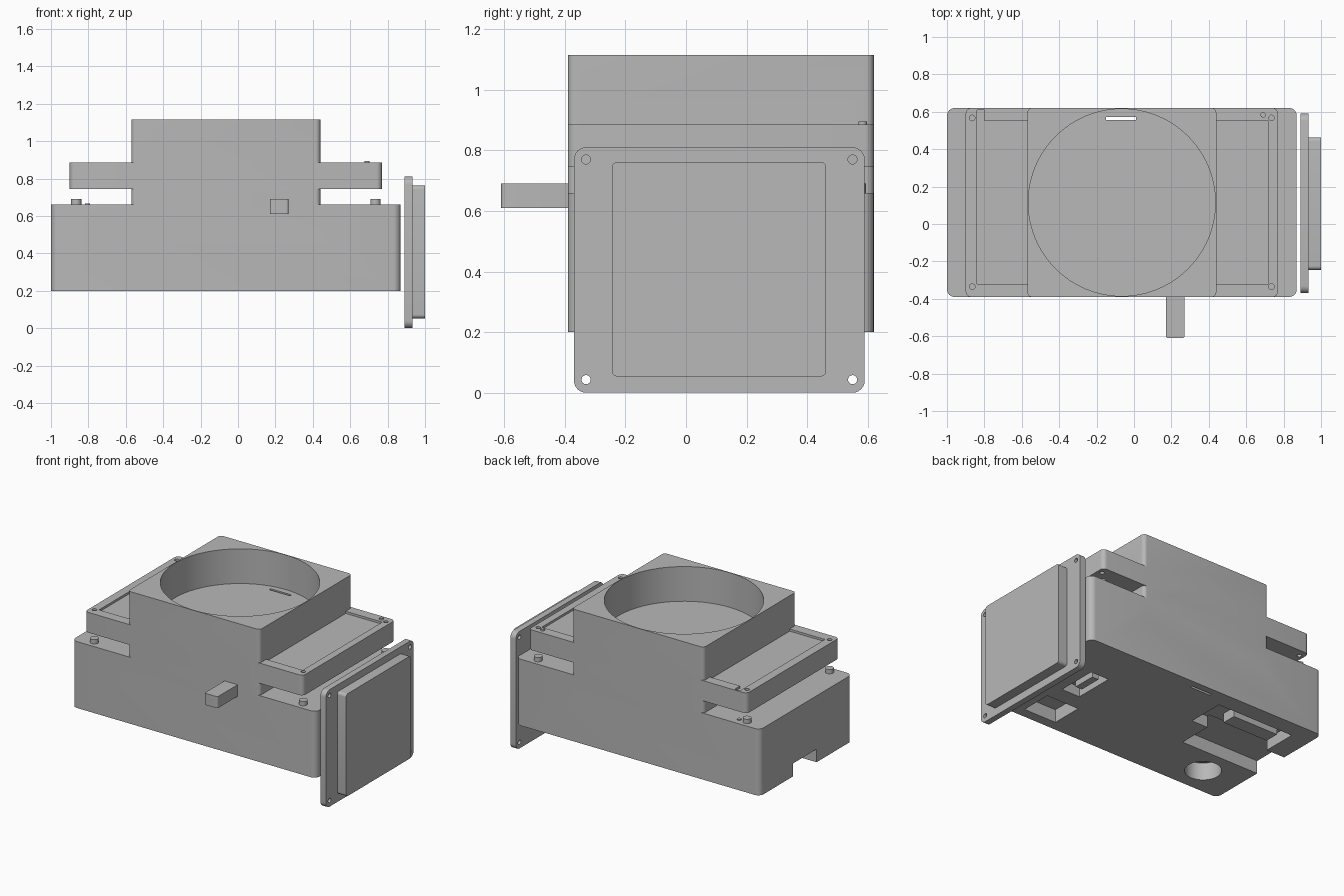
import bpy, bmesh, math
from mathutils import Matrix, Vector

if "Cube" in bpy.data.objects:
    bpy.data.objects.remove(bpy.data.objects["Cube"])

grey = bpy.data.materials.new("plain grey")
grey.use_nodes = True
COLOUR = (0.48, 0.48, 0.48, 1)
grey.diffuse_color = COLOUR
grey.node_tree.nodes["Principled BSDF"].inputs["Base Color"].default_value = COLOUR


def finish(name, bm):
    mesh = bpy.data.meshes.new(name)
    bm.to_mesh(mesh)
    bm.free()
    mesh.materials.append(grey)
    obj = bpy.data.objects.new(name, mesh)
    bpy.context.collection.objects.link(obj)
    return obj


def box(name, xs, ys, zs, radius=0, axis=2):
    """Box between limits, with the edges along one axis rounded."""
    bm = bmesh.new()
    bmesh.ops.create_cube(bm, size=1)
    for v in bm.verts:
        v.co = Vector([lim[0] if c < 0 else lim[1] for lim, c in zip((xs, ys, zs), v.co)])
    if radius:
        edges = [e for e in bm.edges
                 if abs((e.verts[0].co - e.verts[1].co).normalized()[axis]) > 0.9]
        bmesh.ops.bevel(bm, geom=edges, offset=radius, segments=6,
                        profile=0.5, affect='EDGES')
    return finish(name, bm)


def cylinder(name, centre, radius, depth, axis='Z', segments=24):
    bm = bmesh.new()
    turn = Matrix.Rotation(math.pi / 2, 4, 'Y') if axis == 'X' else Matrix()
    bmesh.ops.create_cone(bm, cap_ends=True, segments=segments, radius1=radius,
                          radius2=radius, depth=depth,
                          matrix=Matrix.Translation(centre) @ turn)
    return finish(name, bm)


def combine(target, tool, operation='DIFFERENCE'):
    mod = target.modifiers.new("combine", 'BOOLEAN')
    mod.operation = operation
    mod.solver = 'EXACT'
    mod.object = tool
    bpy.context.view_layer.objects.active = target
    bpy.ops.object.modifier_apply(modifier=mod.name)
    bpy.data.objects.remove(tool)


def smooth(obj):
    bpy.ops.object.select_all(action='DESELECT')
    obj.select_set(True)
    bpy.context.view_layer.objects.active = obj
    bpy.ops.object.shade_smooth_by_angle(angle=math.radians(30))


DEPTH = (-0.39, 0.62)
GAP_Z, WING_Z, TOP_Z = 0.66, 0.885, 1.115
screws = [(x, y) for x in (-0.865, 0.735) for y in (-0.335, 0.567)]

# Housing: base, raised column and side wings
housing = box("housing", (-1, 0.87), DEPTH, (0.2, GAP_Z), 0.04)
combine(housing, box("column", (-0.57, 0.44), DEPTH, (0.5, TOP_Z), 0.025), 'UNION')
combine(housing, box("wings", (-0.9, 0.77), DEPTH, (0.745, WING_Z), 0.03), 'UNION')

# Round well in the column, with a narrow slot through its floor
combine(housing, cylinder("well", (-0.065, 0.115, TOP_Z), 0.5, 0.48, segments=96))
combine(housing, box("slot", (-0.15, 0.01), (0.555, 0.572), (0.1, 1)))

# Shallow wing recesses, cable notch and screw holes
for xs in ((-0.84, -0.57), (0.44, 0.72)):
    combine(housing, box("recess", xs, (-0.32, 0.55), (0.87, 0.95)))
combine(housing, box("cable_notch", (-0.84, -0.80), (0.54, 0.61), (0.87, 0.95)))
for x, y in screws:
    combine(housing, cylinder("screw_hole", (x, y, 0.82), 0.015, 0.3 - 0.05))

# Underside: side channel, pockets and round socket
combine(housing, box("channel", (-1.1, -0.395), (0, 0.26), (0.1, 0.29)))
combine(housing, box("rear_pocket", (-0.86, -0.27), (0.24, 0.5), (0.1, 0.28)))
combine(housing, box("front_pocket", (0.37, 0.62), (-0.32, -0.1), (0.1, 0.29)))
combine(housing, box("side_pocket", (0.46, 0.6), (0.02, 0.3), (0.1, 0.27)))
combine(housing, cylinder("socket", (-0.72, -0.19, 0.2), 0.115, 0.24, segments=40))
smooth(housing)

# Connector blocks within the underside pockets
box("rear_connector", (-0.8, -0.45), (0.33, 0.43), (0.215, 0.285))
box("side_connector", (0.49, 0.54), (0.08, 0.24), (0.215, 0.275))
smooth(cylinder("socket_screw", (-0.72, -0.19, 0.3), 0.03, 0.05))

# Standoffs under the wings, and small pins
for x, y in screws:
    smooth(cylinder("standoff", (x, y, 0.67), 0.027, 0.04))
smooth(cylinder("wing_pin", (0.69, 0.583, 0.885), 0.014, 0.02))
smooth(cylinder("base_pin", (-0.805, 0.567, 0.66), 0.014, 0.012))

# Front lever
smooth(box("lever", (0.17, 0.27), (-0.61, -0.38), (0.61, 0.69), 0.012))

# Side panel: flange with corner holes, and a raised block
flange = box("panel_flange", (0.89, 0.932), (-0.37, 0.59), (0, 0.81), 0.04, axis=0)
for y in (-0.33, 0.55):
    for z in (0.043, 0.77):
        combine(flange, cylinder("panel_hole", (0.91, y, z), 0.015, 0.2, 'X'))
smooth(flange)
smooth(box("panel_block", (0.92, 1), (-0.245, 0.463), (0.053, 0.762), 0.02, axis=0))
